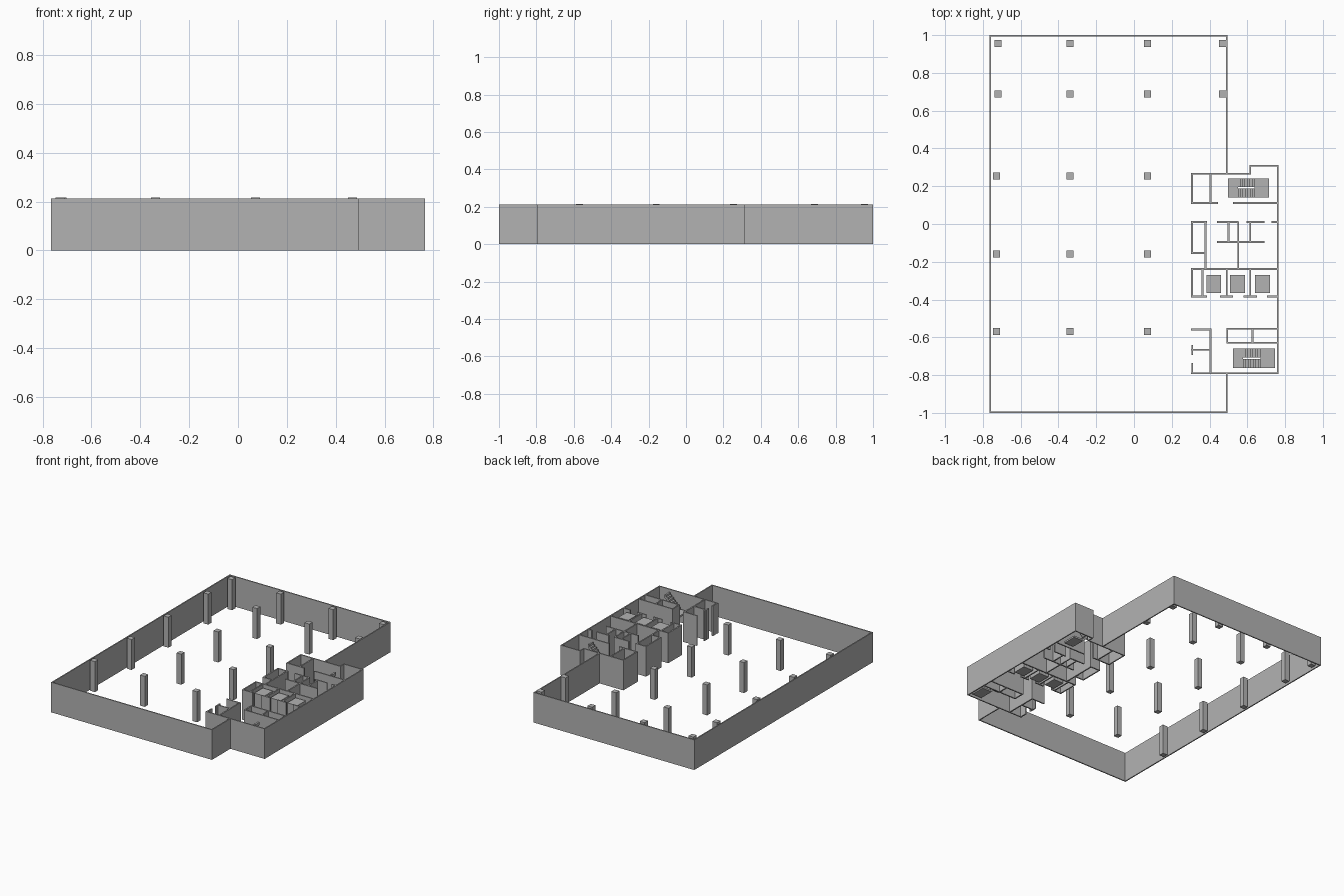
import bpy, bmesh
from mathutils import Vector

if "Cube" in bpy.data.objects:
    bpy.data.objects.remove(bpy.data.objects["Cube"])

H = 0.213      # wall height
T = 0.009      # wall thickness

GREY = bpy.data.materials.new("dark_grey")
GREY.diffuse_color = (0.45, 0.45, 0.45, 1)
GREY.use_nodes = True
GREY.node_tree.nodes["Principled BSDF"].inputs["Base Color"].default_value = GREY.diffuse_color


def prism(bm, profile, axis_vec):
    """Extrude a closed planar profile along a vector."""
    f = bm.faces.new([bm.verts.new(p) for p in profile])
    r = bmesh.ops.extrude_face_region(bm, geom=[f])
    vs = [g for g in r["geom"] if isinstance(g, bmesh.types.BMVert)]
    bmesh.ops.translate(bm, verts=vs, vec=Vector(axis_vec))


def box(bm, x0, x1, y0, y1, z0, z1):
    prism(bm, [(x0, y0, z0), (x1, y0, z0), (x1, y1, z0), (x0, y1, z0)], (0, 0, z1 - z0))


def finish(bm, name, offset=(0.003, -0.003, 0)):
    bmesh.ops.translate(bm, verts=bm.verts, vec=Vector(offset))
    bmesh.ops.recalc_face_normals(bm, faces=bm.faces)
    me = bpy.data.meshes.new(name)
    bm.to_mesh(me)
    bm.free()
    me.materials.append(GREY)
    ob = bpy.data.objects.new(name, me)
    bpy.context.collection.objects.link(ob)
    return ob


def walls(name, across=(), along=(), t=T, **kw):
    """across: (y, x0, x1) walls parallel to x; along: (x, y0, y1) walls parallel to y."""
    bm = bmesh.new()
    h = t / 2
    for y, x0, x1 in across:
        box(bm, x0, x1, y - h, y + h, 0, H)
    for x, y0, y1 in along:
        box(bm, x - h, x + h, y0, y1, 0, H)
    return finish(bm, name, **kw)


# Outer shell of the hall and of the service core
walls("outer_walls",
      across=[(0.996, -0.765, 0.496), (-0.996, -0.765, 0.496),
              (0.308, 0.611, 0.765), (-0.79, 0.302, 0.765), (0.266, 0.302, 0.619)],
      along=[(-0.761, -1, 1), (0.492, 0.266, 1), (0.492, -1, -0.79),
             (0.761, -0.794, 0.312), (0.615, 0.262, 0.312)], t=0.008, offset=(0, 0, 0))

# Rear stair room and side closet
walls("rear_stair_room",
      across=[(0.114, 0.30, 0.441), (0.114, 0.52, 0.758)],
      along=[(0.304, 0.11, 0.272), (0.402, 0.11, 0.268)])

# Washroom block and utility closet
walls("washroom_walls",
      across=[(0.014, 0.30, 0.383), (-0.150, 0.30, 0.375),
              (0.014, 0.436, 0.549), (0.014, 0.592, 0.689), (0.014, 0.726, 0.758),
              (-0.092, 0.436, 0.689)],
      along=[(0.304, -0.154, 0.018), (0.375, -0.235, 0.014),
             (0.497, -0.092, 0.014), (0.549, -0.235, 0.014), (0.613, -0.092, 0.014)])

# Lift shafts with door openings at the front
walls("lift_shaft_walls",
      across=[(-0.235, 0.30, 0.758), (-0.381, 0.30, 0.383), (-0.381, 0.452, 0.52),
              (-0.381, 0.578, 0.647), (-0.381, 0.70, 0.758)],
      along=[(x, -0.385, -0.235) for x in (0.304, 0.360, 0.488, 0.613)])

# Front stair room, small rooms beside it
walls("front_stair_room",
      across=[(-0.556, 0.30, 0.408), (-0.663, 0.30, 0.404),
              (-0.551, 0.486, 0.758), (-0.626, 0.486, 0.758)],
      along=[(0.402, -0.785, -0.556), (0.306, -0.691, -0.638), (0.306, -0.785, -0.733),
             (0.490, -0.626, -0.551), (0.624, -0.626, -0.551)])

# Lift cabins
for i, x in enumerate((0.419, 0.545, 0.677)):
    bm = bmesh.new()
    box(bm, x - 0.039, x + 0.039, -0.361, -0.266, 0, 0.2)
    finish(bm, f"lift_cabin_{i + 1}")

# Structural columns
C = 0.0185
for y in (0.958, 0.691, 0.257, -0.156, -0.566):
    rear = y > 0.5
    xs = [-0.724 if rear else -0.732, -0.341, 0.069] + ([0.465] if rear else [])
    for x in xs:
        bm = bmesh.new()
        box(bm, x - C, x + C, y - C, y + C, 0, 0.216)
        finish(bm, "column")


def flight(bm, xa, xb, y0, y1, za, zb, t=0.02, n=7):
    """Stepped flight rising from (xa, za) to (xb, zb) with a sloped soffit."""
    dx, dz = (xb - xa) / n, (zb - za) / n
    pts = [(xb, y0, zb - t), (xa, y0, max(za - t, 0))]
    for i in range(n):
        pts += [(xa + i * dx, y0, za + (i + 1) * dz), (xa + (i + 1) * dx, y0, za + (i + 1) * dz)]
    prism(bm, pts, (0, y1 - y0, 0))


def stair(name, x0, x1, y0, y1):
    """Half-turn stair: rear flight rises to -x, front flight returns to +x."""
    bm = bmesh.new()
    t, gap, mid, top = 0.012, 0.004, 0.107, 0.205
    xa, xb, yc = x0 + 0.053, x1 - 0.077, (y0 + y1) / 2
    box(bm, xb, x1, y0, y1, 0, t)
    box(bm, x0, xa, y0, y1, mid - t, mid)
    flight(bm, xb, xa, yc + gap, y1, t, mid)
    flight(bm, xa, xb, y0, yc - gap, mid, top)
    return finish(bm, name)


stair("rear_stair", 0.494, 0.713, 0.144, 0.244)
stair("front_stair", 0.52, 0.743, -0.76, -0.655)
